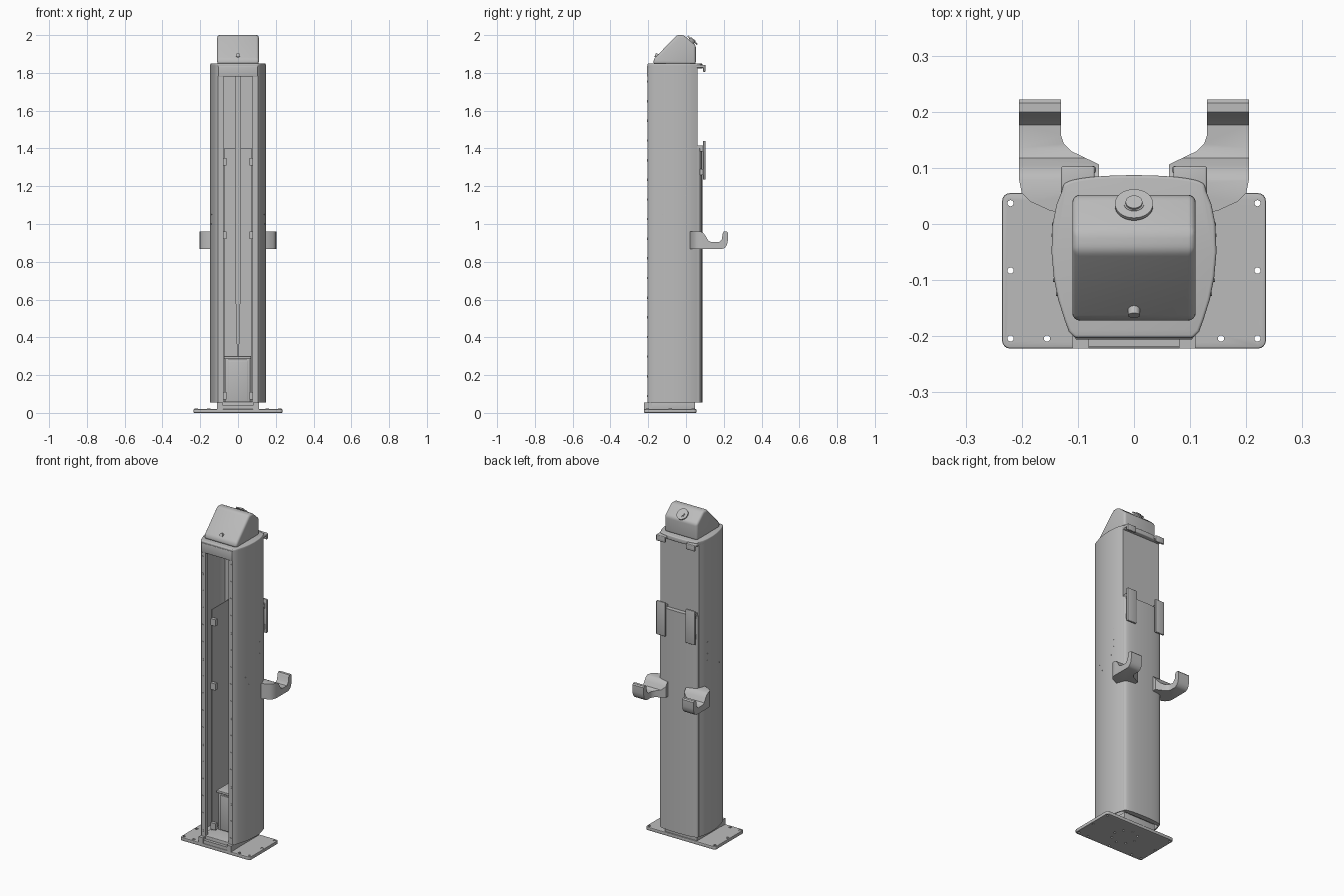
import bpy, bmesh, math
from mathutils import Vector

cube = bpy.data.objects.get("Cube")
if cube:
    bpy.data.objects.remove(cube)

grey = bpy.data.materials.new("light_grey")
grey.use_nodes = True
grey.diffuse_color = (0.5, 0.5, 0.5, 1)
grey.node_tree.nodes["Principled BSDF"].inputs["Base Color"].default_value = (0.5, 0.5, 0.5, 1)


def add_object(name, bm):
    bmesh.ops.recalc_face_normals(bm, faces=bm.faces)
    mesh = bpy.data.meshes.new(name)
    bm.to_mesh(mesh)
    bm.free()
    mesh.materials.append(grey)
    ob = bpy.data.objects.new(name, mesh)
    bpy.context.collection.objects.link(ob)
    return ob


def select(ob):
    bpy.ops.object.select_all(action='DESELECT')
    ob.select_set(True)
    bpy.context.view_layer.objects.active = ob


def smooth(ob):
    select(ob)
    bpy.ops.object.shade_smooth_by_angle(angle=math.radians(35))
    return ob


def bevel(ob, width, segments=3):
    mod = ob.modifiers.new("rounding", 'BEVEL')
    mod.width, mod.segments = width, segments
    mod.limit_method = 'ANGLE'
    select(ob)
    bpy.ops.object.modifier_apply(modifier=mod.name)
    return smooth(ob)


def cut(ob, cutter, operation):
    cutter.hide_render = True
    mod = ob.modifiers.new("cut", 'BOOLEAN')
    mod.operation, mod.object, mod.solver = operation, cutter, 'EXACT'
    select(ob)
    bpy.ops.object.modifier_apply(modifier=mod.name)
    bpy.data.objects.remove(cutter)
    return ob


def prism(name, points, place, lo, hi):
    """Extrude a 2D outline between lo and hi; place maps (a, b, c) to a position."""
    bm = bmesh.new()
    rings = [[bm.verts.new(place(a, b, c)) for a, b in points] for c in (lo, hi)]
    bm.faces.new(rings[0])
    bm.faces.new(rings[1])
    n = len(points)
    for i in range(n):
        j = (i + 1) % n
        bm.faces.new((rings[0][i], rings[0][j], rings[1][j], rings[1][i]))
    return add_object(name, bm)


def plan(a, b, c):
    return (a, b, c)


def side(a, b, c):
    return (c, a, b)


def box(name, x, y, z, width=0.0):
    ob = prism(name, [(x[0], y[0]), (x[1], y[0]), (x[1], y[1]), (x[0], y[1])], plan, *z)
    return bevel(ob, width) if width else ob


def rods(name, ends, radius, sides=12):
    """One object holding a cylinder for each (start, end) pair."""
    bm = bmesh.new()
    for start, end in ends:
        a, b = Vector(start), Vector(end)
        made = bmesh.ops.create_cone(bm, cap_ends=True, segments=sides, radius1=radius,
                                     radius2=radius, depth=(b - a).length)["verts"]
        turn = Vector((0, 0, 1)).rotation_difference(b - a)
        for v in made:
            v.co = turn @ v.co + (a + b) / 2
    return smooth(add_object(name, bm))


# Column shell: open at the front, barrel-shaped flanks
flank = [(0.105, -0.203), (0.116, -0.192), (0.124, -0.17), (0.135, -0.135), (0.143, -0.095),
         (0.147, -0.05), (0.145, 0), (0.138, 0.035), (0.128, 0.06)]
half = [(0.078, -0.175), (0.078, -0.203)] + flank
path = half + [(-x, y) for x, y in reversed(half)]
bm = bmesh.new()
low, high = [[bm.verts.new((x, y, z)) for x, y in path] for z in (0.055, 1.84)]
for i in range(len(path) - 1):
    bm.faces.new((low[i], low[i + 1], high[i + 1], high[i]))
shell = add_object("column_shell", bm)
wall = shell.modifiers.new("wall", 'SOLIDIFY')
wall.thickness = 0.006
wall.offset = -1
select(shell)
bpy.ops.object.modifier_apply(modifier=wall.name)
smooth(shell)

# Bulged back panel, up to the wall brackets
arc = [(0.128 * math.cos(t), 0.06 + 0.027 * math.sin(t) ** 0.6)
       for t in [math.pi * i / 24 for i in range(1, 24)]]
smooth(prism("back_panel", [(0.128, 0.056)] + arc + [(-0.128, 0.056)], plan, 0.055, 1.4))

# Top collar, front header and rear lip
outline = flank + arc + [(-x, y) for x, y in reversed(flank)]
collar = prism("top_collar", outline, plan, 1.822, 1.85)
bevel(collar, 0.01)
box("front_header", (-0.105, 0.105), (-0.206, -0.17), (1.78, 1.838), 0.004)

# Wedge-shaped cap with knob and front screw
cap = prism("cap", [(-0.172, 1.845), (-0.172, 1.872), (-0.048, 2.0), (-0.012, 2.0),
                    (0.052, 1.945), (0.052, 1.845)], side, -0.11, 0.11)
bevel(cap, 0.018, 4)
axis = Vector((0, 0.66, 0.75))
base = Vector((0, 0.014, 1.95))
rods("knob_stem", [(base, base + axis * 0.035)], 0.018, 24)
rods("knob_disc", [(base + axis * 0.027, base + axis * 0.034)], 0.034, 32)
rods("knob_button", [(base + axis * 0.03, base + axis * 0.039)], 0.015, 24)
rods("cap_screw", [((0, -0.14, 1.885), (0, -0.163, 1.895))], 0.011, 16)

for s, label in ((1, "left"), (-1, "right")):
    def span(a, b):
        return sorted((s * a, s * b))

    # Rear ears below the collar
    box(label + "_ear", span(0.07, 0.13), (0.05, 0.103), (1.826, 1.842), 0.004)
    box(label + "_ear_tip", span(0.07, 0.13), (0.09, 0.103), (1.805, 1.836), 0.004)

    # Wall brackets: a plate standing off on two arms
    box(label + "_bracket_plate", span(0.068, 0.13), (0.09, 0.103), (1.235, 1.44), 0.004)
    for z in (1.26, 1.385):
        box(label + "_bracket_arm", span(0.08, 0.12), (0.055, 0.095), (z, z + 0.03))

    # Cable hook: plan outline intersected with a scooped side profile
    hook = prism(label + "_hook", [(s * x, y) for x, y in [
        (0.205, 0.223), (0.13, 0.223), (0.13, 0.158), (0.125, 0.143), (0.112, 0.13),
        (0.062, 0.106), (0.062, 0.07), (0.12, 0.05), (0.132, 0.02), (0.15, 0.024),
        (0.185, 0.04), (0.2, 0.055), (0.205, 0.08)]], plan, 0.8, 1.0)
    scoop = prism("scoop", [
        (0, 0.867), (0.19, 0.867), (0.206, 0.874), (0.217, 0.89), (0.222, 0.915), (0.222, 0.953),
        (0.216, 0.96), (0.2, 0.96), (0.194, 0.95), (0.19, 0.92), (0.176, 0.904), (0.135, 0.904),
        (0.118, 0.912), (0.105, 0.935), (0.092, 0.953), (0.078, 0.96), (0, 0.96)],
        side, -0.3, 0.3)
    smooth(cut(hook, scoop, 'INTERSECT'))

    # Screws along the front flange and small fasteners on the flank
    heights = [0.09 + 0.104 * i for i in range(17)]
    rods(label + "_flange_screws", [((s * 0.094, -0.195, z), (s * 0.094, -0.206, z))
                                    for z in heights], 0.006, 10)
    dots = [(-0.125, 1.05, 0.138), (-0.1, 1.0, 0.143), (-0.02, 1.06, 0.146),
            (0, 1.22, 0.145), (0, 1.15, 0.145), (0, 1.11, 0.145)]
    rods(label + "_flank_fasteners", [((s * (x - 0.005), y, z), (s * (x + 0.001), y, z))
                                      for y, z, x in dots], 0.003, 8)

    # Inner side panel and its clips
    box(label + "_inner_panel", span(0.092, 0.096), (-0.12, 0.05), (0.06, 1.4))
    for z in (0.07, 0.92, 1.31):
        box(label + "_inner_clip", span(0.062, 0.094), (-0.13, -0.11), (z, z + 0.04))

    # Foot tab at the front of the base
    box(label + "_foot_tab", span(0.08, 0.11), (-0.222, -0.18), (0.015, 0.055))

# Interior: backing sheet, tapered centre rail, equipment box
box("backing_sheet", (-0.075, 0.075), (0.042, 0.05), (0.06, 1.4))
rail = [(-0.015, 1.82), (0.015, 1.82), (0.015, 0.7), (0.005, 0.3), (-0.005, 0.3), (-0.015, 0.7)]
prism("centre_rail", rail, lambda a, b, c: (a, c, b), 0.015, 0.045)
box("equipment_box", (-0.07, 0.066), (-0.09, 0.04), (0.05, 0.295), 0.004)
box("equipment_lid", (-0.075, 0.07), (-0.1, 0.04), (0.285, 0.3), 0.003)
box("equipment_door", (-0.05, 0.05), (-0.098, -0.088), (0.065, 0.275), 0.002)

# Pedestal and base plate with bolt holes
box("pedestal", (-0.108, 0.108), (-0.2, 0.048), (0.015, 0.06), 0.003)
box("front_sill", (-0.08, 0.08), (-0.218, -0.19), (0.015, 0.04))
r = 0.014
corners = [(0.235 - r, 0.055 - r, 0), (r - 0.235, 0.055 - r, 1),
           (r - 0.235, r - 0.222, 2), (0.235 - r, r - 0.222, 3)]
rounded = [(x + r * math.cos(math.pi / 2 * (q + k / 4)), y + r * math.sin(math.pi / 2 * (q + k / 4)))
           for x, y, q in corners for k in range(5)]
plate = bevel(prism("base_plate", rounded, plan, 0, 0.02), 0.003, 2)
bolts = [(s * x, y) for s in (1, -1)
         for x, y in ((0.22, 0.037), (0.22, -0.083), (0.22, -0.204), (0.155, -0.204))]
bolts.append((0, -0.207))
under = [(0.07 * math.cos(math.tau * i / 8), -0.08 + 0.07 * math.sin(math.tau * i / 8))
         for i in range(8)]
holes = rods("holes", [((x, y, -0.01), (x, y, 0.03)) for x, y in bolts]
             + [((x, y, -0.01), (x, y, 0.012)) for x, y in under], 0.006, 16)
smooth(cut(plate, holes, 'DIFFERENCE'))
rims = rods("bolt_rims", [((x, y, 0.015), (x, y, 0.022)) for x, y in bolts], 0.009, 20)
bores = rods("bores", [((x, y, 0), (x, y, 0.03)) for x, y in bolts], 0.0055, 16)
smooth(cut(rims, bores, 'DIFFERENCE'))
